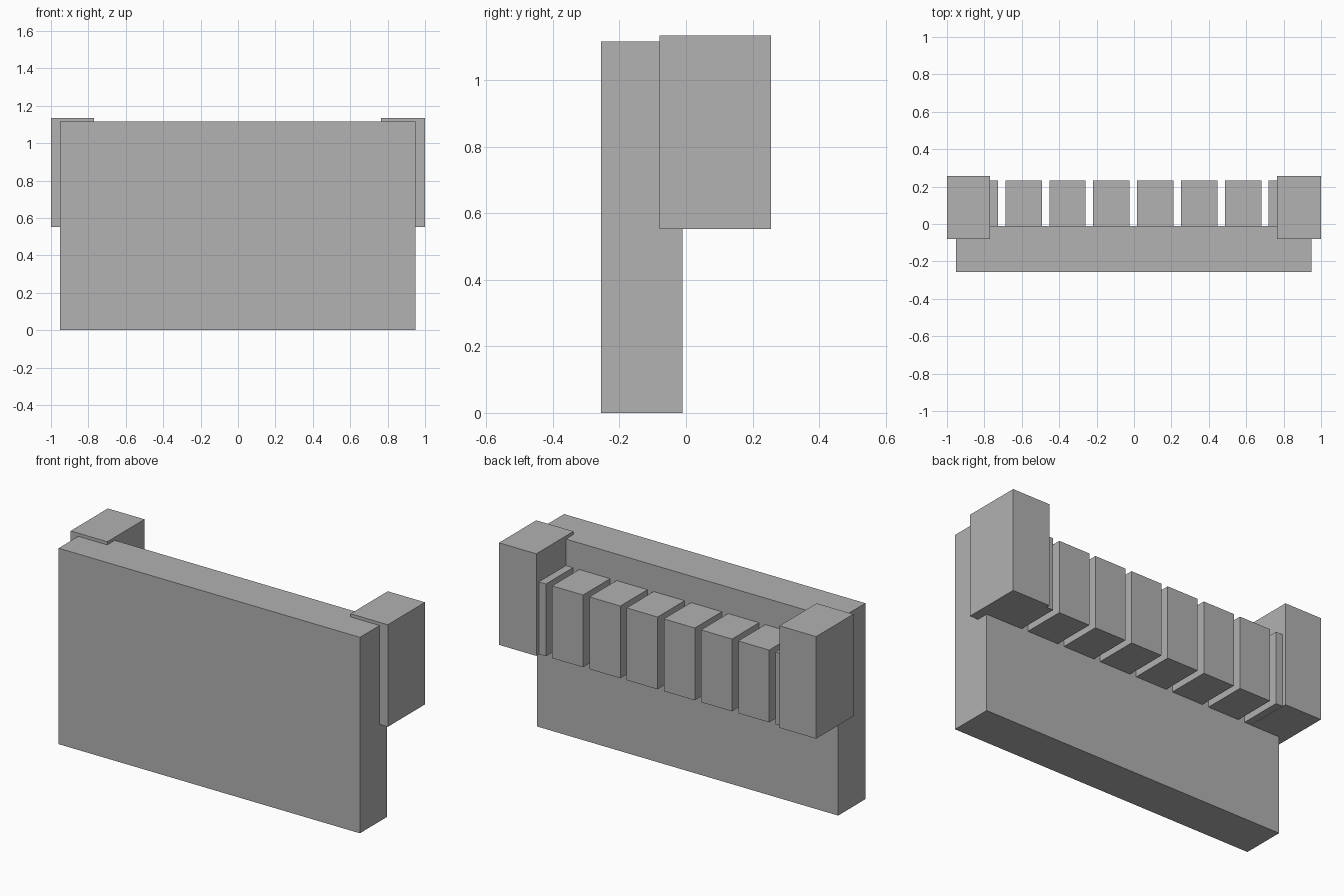
import bpy
from mathutils import Matrix, Vector
import bmesh

default = bpy.data.objects.get("Cube")
if default:
    bpy.data.objects.remove(default, do_unlink=True)

stone = bpy.data.materials.new("stone_grey")
stone.use_nodes = True
GREY = (0.445, 0.445, 0.445, 1)
stone.diffuse_color = GREY
stone.node_tree.nodes["Principled BSDF"].inputs["Base Color"].default_value = GREY


def box(name, low, high):
    """Flat-sided block between two opposite corners."""
    low, high = Vector(low), Vector(high)
    bm = bmesh.new()
    bmesh.ops.create_cube(bm, size=1, matrix=Matrix.Diagonal((*(high - low), 1)))
    mesh = bpy.data.meshes.new(name)
    bm.to_mesh(mesh)
    bm.free()
    mesh.materials.append(stone)
    obj = bpy.data.objects.new(name, mesh)
    obj.location = (low + high) / 2
    bpy.context.collection.objects.link(obj)
    return obj


# Main wall slab
box("wall", (-0.952, -0.256, 0), (0.948, -0.011, 1.117))

# Tall blocks wrapping the rear corners
box("right_end_block", (0.765, -0.079, 0.553), (1, 0.256, 1.135))
box("left_end_block", (-1, -0.079, 0.553), (-0.769, 0.256, 1.135))

# Row of evenly spaced blocks along the back; the outer two run into the end blocks
PITCH, WIDTH = 0.2347, 0.195
for i in range(8):
    x = -0.825 + i * PITCH
    box(f"back_block_{i + 1}", (x - WIDTH / 2, -0.011, 0.554), (x + WIDTH / 2, 0.233, 0.966))
